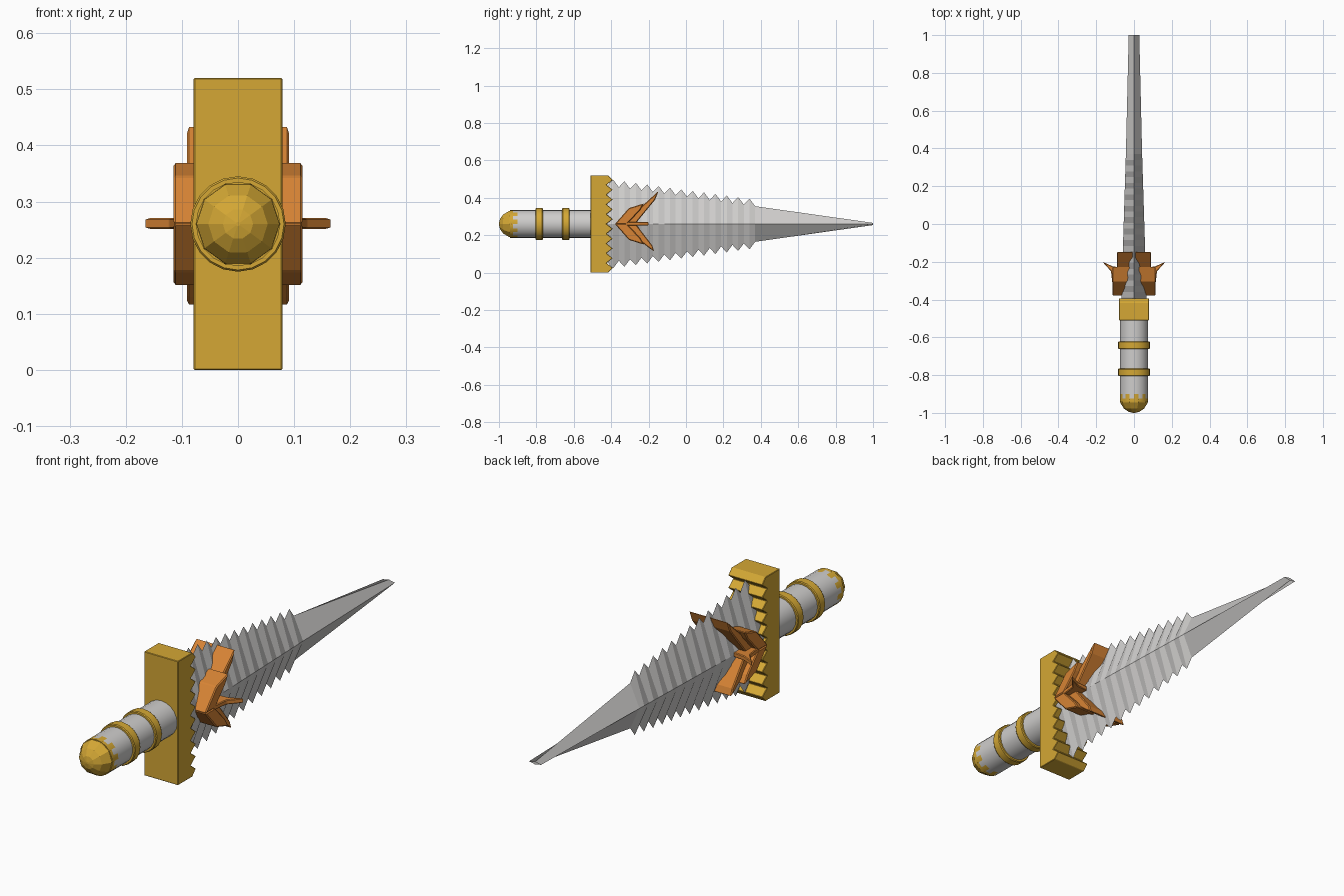
import bpy, bmesh, math

if "Cube" in bpy.data.objects:
    bpy.data.objects.remove(bpy.data.objects["Cube"])

CZ = 0.26  # height of the dagger's long axis


def material(name, rgb):
    m = bpy.data.materials.new(name)
    m.diffuse_color = (*rgb, 1)
    m.use_nodes = True
    m.node_tree.nodes["Principled BSDF"].inputs["Base Color"].default_value = m.diffuse_color
    return m


STEEL = material("pale steel", (0.62, 0.61, 0.60))
GOLD = material("gold", (0.66, 0.39, 0.035))
BRONZE = material("orange bronze", (0.68, 0.23, 0.035))


def finish(bm, name, mats, bevel=0, smooth=False):
    bmesh.ops.recalc_face_normals(bm, faces=bm.faces[:])
    me = bpy.data.meshes.new(name)
    bm.to_mesh(me)
    bm.free()
    for m in mats:
        me.materials.append(m)
    ob = bpy.data.objects.new(name, me)
    bpy.context.collection.objects.link(ob)
    if bevel:
        b = ob.modifiers.new("bevel", "BEVEL")
        b.width, b.segments = bevel, 1
    if smooth:
        bpy.ops.object.select_all(action="DESELECT")
        ob.select_set(True)
        bpy.context.view_layer.objects.active = ob
        bpy.ops.object.shade_smooth_by_angle(angle=math.radians(30))
    return ob


def loft(bm, rings):
    """Skin a list of closed rings and cap both ends."""
    vs = [[bm.verts.new(p) for p in r] for r in rings]
    n = len(vs[0])
    for a, b in zip(vs, vs[1:]):
        for i in range(n):
            bm.faces.new((a[i], a[(i + 1) % n], b[(i + 1) % n], b[i]))
    bm.faces.new(vs[0])
    bm.faces.new(vs[-1])


def lathe(bm, profile, n):
    """Revolve (y, radius) points about the long axis."""
    loft(bm, [[(r * math.cos(2 * math.pi * i / n), y, CZ + r * math.sin(2 * math.pi * i / n))
               for i in range(n)] for y, r in profile])


def slab(name, outline, x, mat, bevel):
    """Extrude a side outline of (y, z) points through -x..x."""
    bm = bmesh.new()
    loft(bm, [[(s * x, y, z) for y, z in outline] for s in (-1, 1)])
    return finish(bm, name, [mat], bevel)


# Blade: diamond sections, saw-toothed edges, then a long plain point
def blade_ring(y, h):
    w = 0.068 - (y + 0.42) / 0.79 * 0.025 if y < 0.37 else 0.043 - (y - 0.37) / 0.63 * 0.015
    return [(w, y, CZ), (0, y, CZ + h), (-w, y, CZ), (0, y, CZ - h)]


teeth, y0, y1 = 13, -0.42, 0.37
rings = []
for i in range(2 * teeth + 1):
    t = i / (2 * teeth)
    rings.append(blade_ring(y0 + (y1 - y0) * t, 0.205 - 0.11 * t + (0.036 if i % 2 else 0)))
rings.append(blade_ring(1.0, 0.006))
bm = bmesh.new()
loft(bm, rings)
finish(bm, "blade", [STEEL])

# Guard: block with a zigzag face towards the blade
n = 9
outline = [(-0.51, 0.0), (-0.51, 0.52), (-0.415, 0.52)]
for i in range(2 * n + 1):
    outline.append((-0.392 if i % 2 == 0 else -0.425, 0.495 - 0.47 * i / (2 * n)))
outline.append((-0.415, 0.0))
slab("guard", outline, 0.079, GOLD, 0.002)

# Grip: steel cylinder, its end painted gold with a notched edge
bm = bmesh.new()
lathe(bm, [(-0.94, 0.075), (-0.925, 0.075), (-0.9, 0.075), (-0.5, 0.075)], 20)
for f in bm.faces:
    c = f.calc_center_median()
    k = int((math.atan2(c.z - CZ, c.x) % (2 * math.pi)) / (2 * math.pi) * 20)
    if c.y < -0.926 or (c.y < -0.901 and k % 2 == 0):
        f.material_index = 1
finish(bm, "grip", [STEEL, GOLD], smooth=True)

# Pommel: faceted low dome
bm = bmesh.new()
lathe(bm, [(-0.93, 0.0755), (-0.945, 0.0735), (-0.978, 0.053), (-0.995, 0.027), (-1.0, 0.004)], 10)
finish(bm, "pommel", [GOLD])

# Grip bands
for j, y in enumerate((-0.785, -0.642)):
    bm = bmesh.new()
    lathe(bm, [(y - 0.02, 0.074), (y - 0.02, 0.082), (y - 0.016, 0.085),
               (y + 0.016, 0.085), (y + 0.02, 0.082), (y + 0.02, 0.074)], 20)
    finish(bm, f"grip_band_{j + 1}", [GOLD], smooth=True)

# Ornament: long and short swept arms passing through the blade
slab("upper_long_arm", [(-0.34, 0.255), (-0.285, 0.31), (-0.147, 0.436), (-0.165, 0.39), (-0.28, 0.25)],
     0.091, BRONZE, 0.004)
slab("lower_long_arm", [(-0.34, 0.265), (-0.28, 0.275), (-0.18, 0.145), (-0.17, 0.114), (-0.195, 0.13),
                        (-0.29, 0.205)], 0.091, BRONZE, 0.004)
for name, s in (("upper_short_arm", 1), ("lower_short_arm", -1)):
    slab(name, [(-0.38, CZ), (-0.305, CZ + s * 0.085), (-0.225, CZ + s * 0.11),
                (-0.245, CZ + s * 0.075), (-0.315, CZ)], 0.115, BRONZE, 0.004)

# Side spikes: thin fins sweeping outwards and forwards
for name, s in (("right_spike", 1), ("left_spike", -1)):
    bm = bmesh.new()
    plan = [(0.06, -0.33), (0.113, -0.325), (0.122, -0.25), (0.167, -0.2), (0.11, -0.225), (0.06, -0.23)]
    loft(bm, [[(s * x, y, z) for x, y in plan] for z in (CZ - 0.009, CZ + 0.011)])
    finish(bm, name, [BRONZE], 0.003)
